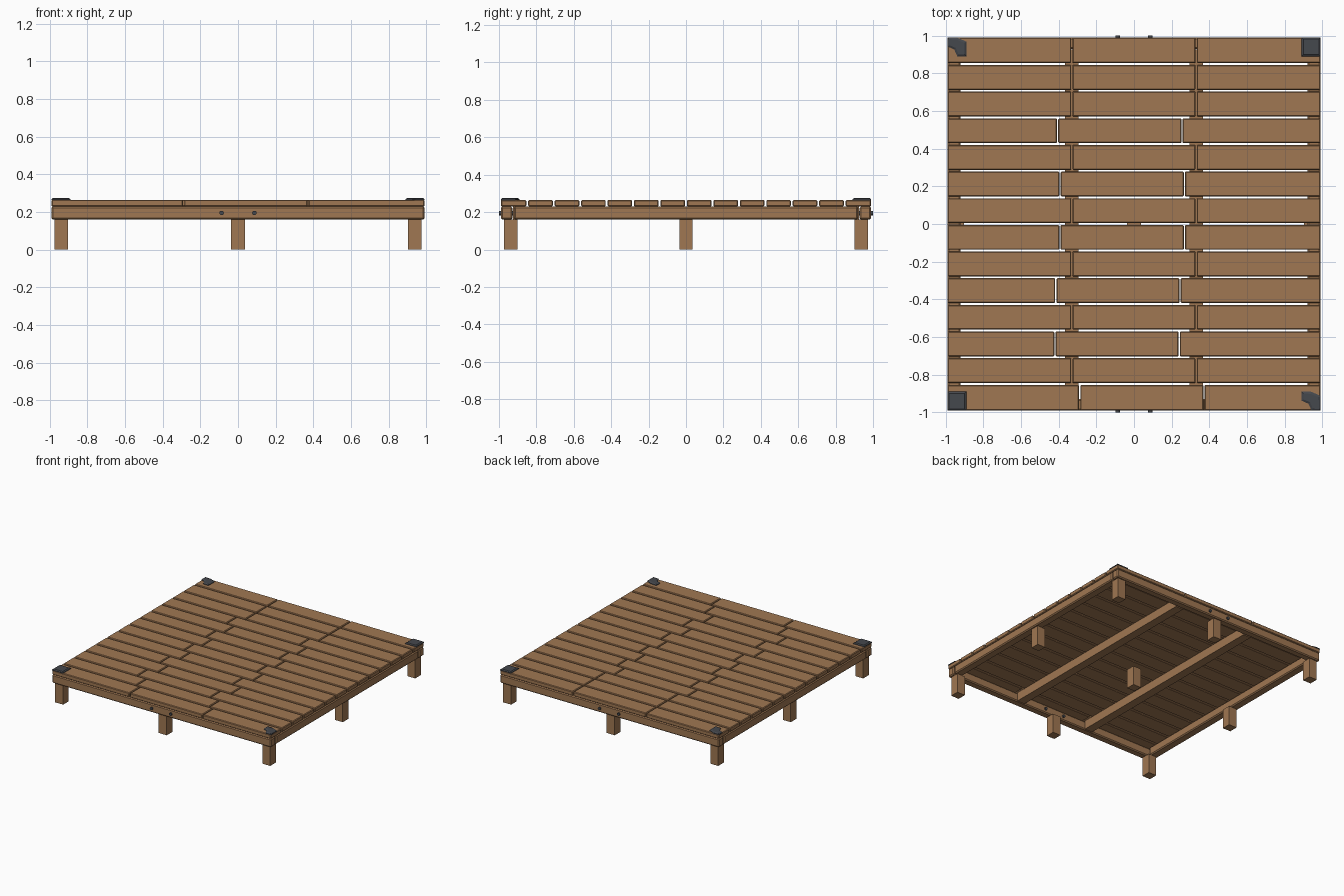
import bpy, bmesh
from mathutils import Matrix, Vector

cube = bpy.data.objects.get("Cube")
if cube:
    bpy.data.objects.remove(cube, do_unlink=True)


def material(name, rgb):
    m = bpy.data.materials.new(name)
    m.use_nodes = True
    m.diffuse_color = (*rgb, 1)
    m.node_tree.nodes["Principled BSDF"].inputs["Base Color"].default_value = (*rgb, 1)
    return m


WOOD = material("warm_wood", (0.35, 0.185, 0.085))
METAL = material("dark_metal", (0.06, 0.065, 0.075))


def finish(name, bm, mat):
    bmesh.ops.recalc_face_normals(bm, faces=bm.faces)
    mesh = bpy.data.meshes.new(name)
    bm.to_mesh(mesh)
    bm.free()
    mesh.materials.append(mat)
    ob = bpy.data.objects.new(name, mesh)
    bpy.context.collection.objects.link(ob)
    return ob


def box(name, x, y, z, mat=WOOD, bevel=0.0):
    """Box from (low, high) pairs, with chamfered edges if asked."""
    low, high = Vector((x[0], y[0], z[0])), Vector((x[1], y[1], z[1]))
    bm = bmesh.new()
    bmesh.ops.create_cube(bm, size=1)
    bmesh.ops.scale(bm, vec=high - low, verts=bm.verts)
    bmesh.ops.translate(bm, vec=(low + high) / 2, verts=bm.verts)
    if bevel:
        bmesh.ops.bevel(bm, geom=list(bm.edges), offset=bevel, segments=1,
                        affect='EDGES')
    return finish(name, bm, mat)


HALF = 0.99
BASE, DECK, TOP = 0.16, 0.23, 0.265

# Deck boards: fourteen rows of three, some rows shifted sideways
shift = {0: 0.042, 2: -0.09, 4: -0.085, 6: -0.063, 8: -0.063, 10: -0.075}
pitch = 2 * HALF / 14
for row in range(14):
    y0 = -HALF + row * pitch
    s = shift.get(row, 0)
    cuts = [-HALF, -0.33 + s, 0.33 + s, HALF]
    for col in range(3):
        box(f"deck_board_{row}_{col}",
            (cuts[col] + (0.003 if col else 0), cuts[col + 1] - (0.003 if col < 2 else 0)),
            (y0 + (0.005 if row else 0), y0 + pitch - (0.005 if row < 13 else 0)),
            (DECK, TOP), bevel=0.005)

# Outer frame and inner joists
for name, side in (("front", -1), ("back", 1)):
    box(name + "_beam", (-HALF, HALF), sorted((side * 0.928, side * HALF)),
        (BASE, DECK), bevel=0.008)
for name, side in (("right", -1), ("left", 1)):
    box(name + "_beam", sorted((side * 0.92, side * HALF)), (-0.92, 0.92),
        (BASE, DECK), bevel=0.008)
    box(name + "_joist", (side * 0.33 - 0.035, side * 0.33 + 0.035), (-0.925, 0.925),
        (BASE, DECK))

# Nine square legs
for i, cx in enumerate((-0.937, 0, 0.937)):
    for j, cy in enumerate((-0.937, 0, 0.937)):
        box(f"leg_{i}_{j}", (cx - 0.036, cx + 0.036), (cy - 0.036, cy + 0.036), (0, BASE))

# Bolts through the front and back beams
for name, side in (("front", -1), ("back", 1)):
    for x in (-0.087, 0.087):
        bm = bmesh.new()
        bmesh.ops.create_cone(bm, cap_ends=True, segments=12, radius1=0.012,
                              radius2=0.012, depth=0.082)
        bmesh.ops.transform(bm, verts=bm.verts,
                            matrix=Matrix.Translation((x, side * 0.959, 0.195))
                            @ Matrix.Rotation(1.5708, 4, 'X'))
        finish(name + "_bolt", bm, METAL)

# Metal corner plates; two diagonal ones are broken at a corner
whole = [(0, 0), (0.1, 0), (0.1, 0.1), (0, 0.1)]
broken = [(0.052, 0), (0.1, 0), (0.1, 0.078), (0.05, 0.1), (0, 0.1), (0, 0.052), (0.036, 0.036)]
for xname, sx in (("right", -1), ("left", 1)):
    for yname, sy in (("front", -1), ("back", 1)):
        outline = broken if sx != sy else whole
        x0 = 0.89 if sx > 0 else -HALF
        y0 = 0.89 if sy > 0 else -HALF
        bm = bmesh.new()
        face = bm.faces.new([bm.verts.new((x0 + u, y0 + v, TOP - 0.002)) for u, v in outline])
        top = bmesh.ops.extrude_face_region(bm, geom=[face])["geom"]
        raised = [v for v in top if isinstance(v, bmesh.types.BMVert)]
        bmesh.ops.translate(bm, vec=(0, 0, 0.006), verts=raised)
        cap = [f for f in top if isinstance(f, bmesh.types.BMFace)]
        bmesh.ops.inset_region(bm, faces=cap, thickness=0.012, depth=0.006)
        finish(f"{yname}_{xname}_corner_plate", bm, METAL)
